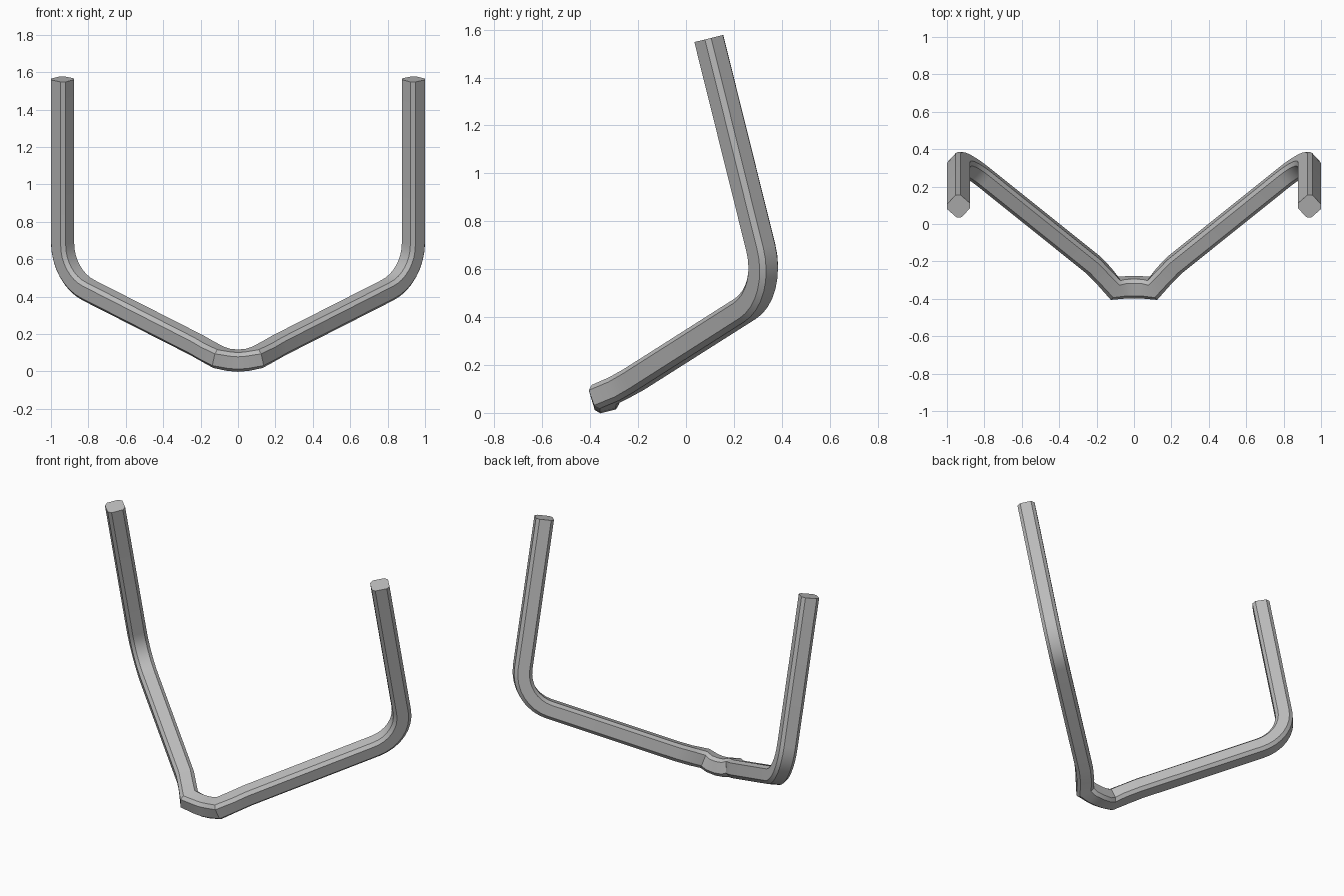
import bpy, bmesh
from mathutils import Vector

cube = bpy.data.objects.get("Cube")
if cube:
    bpy.data.objects.remove(cube, do_unlink=True)

HALF, CHAMFER = 0.053, 0.019
BEND_REACH, BEND_STEPS = 0.19, 8

# Key points of the left half: centre, kink, arm, upper corner, post top
post_dir = Vector((0, -0.241, 0.97)).normalized()
lower = [Vector(p) for p in [(0, -0.338, 0.058), (0.05, -0.339, 0.062),
                             (0.105, -0.343, 0.076), (0.16, -0.278, 0.106),
                             (0.22, -0.217, 0.14)]]
corner = Vector((0.938, 0.358, 0.505))
post_top = corner + post_dir * 1.09

# Round the corner between arm and post with a true arc
arm_dir = (corner - lower[-1]).normalized()
start = corner - arm_dir * BEND_REACH
half_turn = arm_dir.angle(post_dir) / 2
axis = arm_dir.cross(post_dir).normalized()
inward = axis.cross(arm_dir)


def bend_points():
    from math import sin, cos, tan
    radius = BEND_REACH / tan(half_turn)
    for i in range(BEND_STEPS + 1):
        a = 2 * half_turn * i / BEND_STEPS
        yield start + arm_dir * radius * sin(a) + inward * radius * (1 - cos(a))


path = lower + list(bend_points()) + [post_top]


def side_of(direction):
    """Sideways vector of a run, square to the post direction."""
    return direction.cross(post_dir).normalized()


def ring_frame(i):
    """Mitred side and up vectors of the section at a path point."""
    arm_side = side_of(arm_dir)
    if i >= len(lower):
        before = (path[i] - path[i - 1]).normalized()
        after = (path[i + 1] - path[i]).normalized() if i + 1 < len(path) else before
        tangent = (before + after).normalized()
        return arm_side, arm_side.cross(tangent).normalized()
    after = (path[i + 1] - path[i]).normalized()
    before = (path[i] - path[i - 1]).normalized() if i else Vector((after.x, -after.y, -after.z))
    s1, s2 = side_of(before), side_of(after)
    side = (s1 + s2).normalized()
    up = side.cross((before + after).normalized()).normalized()
    return side / side.dot(s1), up


# Square section with chamfered corners
k = HALF - CHAMFER
section = [(HALF, -k), (HALF, k), (k, HALF), (-k, HALF),
           (-HALF, k), (-HALF, -k), (-k, -HALF), (k, -HALF)]

bm = bmesh.new()
rings = []
for i, p in enumerate(path):
    side, up = ring_frame(i)
    ring = [bm.verts.new(p + side * u + up * v) for u, v in section]
    if i == 0:
        for vert in ring:
            vert.co.x = 0
    rings.append(ring)
for a, b in zip(rings, rings[1:]):
    for j in range(len(section)):
        n = (j + 1) % len(section)
        bm.faces.new((a[j], a[n], b[n], b[j]))
bm.faces.new(rings[-1])

# Mirror to the right half and weld at the centre
geom = bm.verts[:] + bm.edges[:] + bm.faces[:]
bmesh.ops.mirror(bm, geom=geom, axis='X', merge_dist=0.0005)
bmesh.ops.recalc_face_normals(bm, faces=bm.faces)

mesh = bpy.data.meshes.new("bent_bar")
bm.to_mesh(mesh)
bm.free()
bar = bpy.data.objects.new("bent_bar", mesh)
bpy.context.collection.objects.link(bar)

# Plain grey
grey = bpy.data.materials.new("grey")
grey.use_nodes = True
colour = (0.5, 0.5, 0.5, 1)
grey.diffuse_color = colour
grey.node_tree.nodes["Principled BSDF"].inputs["Base Color"].default_value = colour
mesh.materials.append(grey)

bpy.ops.object.select_all(action='DESELECT')
bar.select_set(True)
bpy.context.view_layer.objects.active = bar
bpy.ops.object.shade_smooth_by_angle(angle=0.52)
